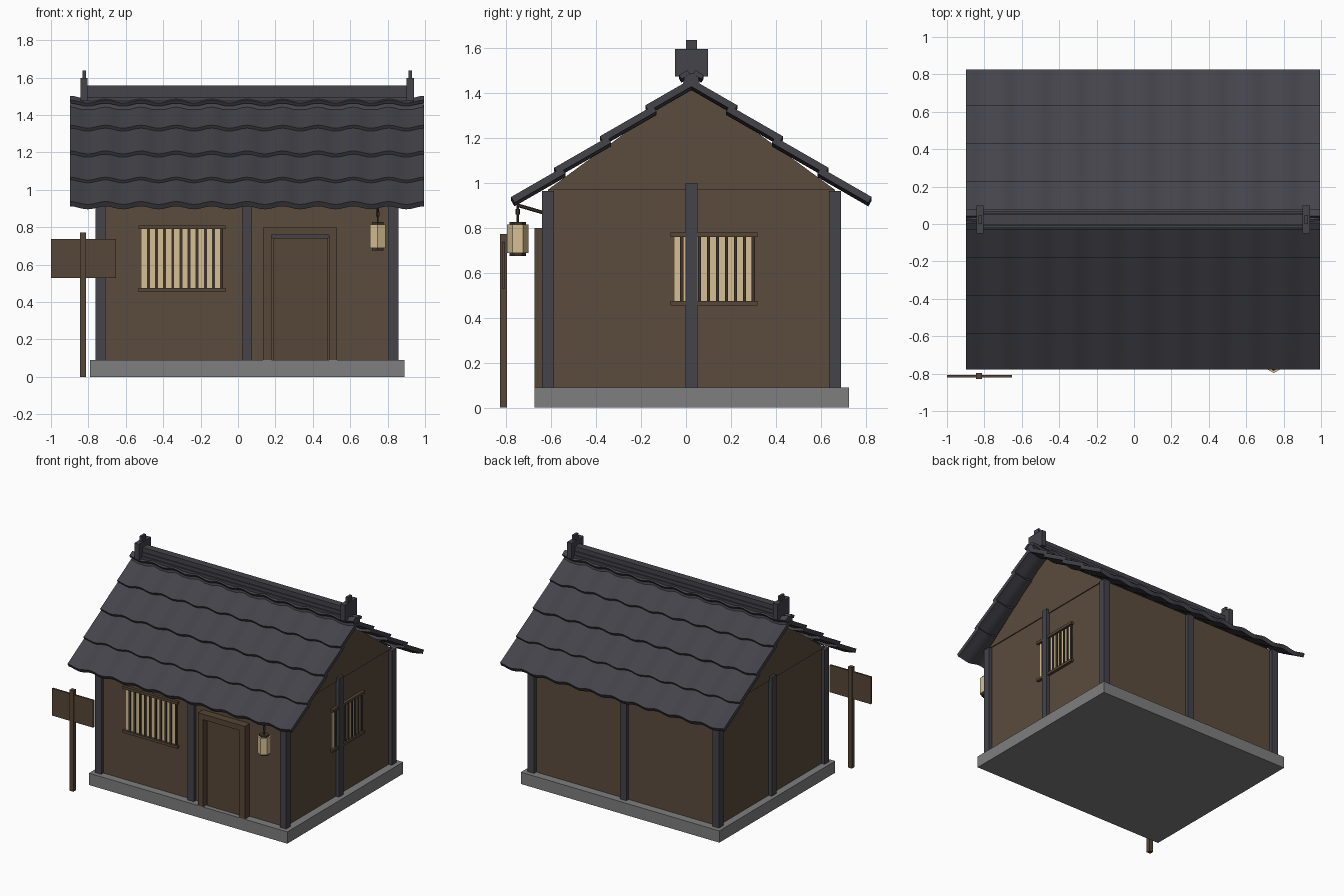
import bpy, bmesh, math
from mathutils import Vector

old = bpy.data.objects.get("Cube")
if old:
    bpy.data.objects.remove(old, do_unlink=True)


def material(name, rgb):
    def linear(c):
        c /= 255
        return c / 12.92 if c < 0.04 else ((c + 0.055) / 1.055) ** 2.4
    m = bpy.data.materials.new(name)
    colour = [linear(c) for c in rgb] + [1]
    m.use_nodes = True
    m.diffuse_color = colour
    m.node_tree.nodes["Principled BSDF"].inputs["Base Color"].default_value = colour
    return m


SLATE = material("slate", (68, 67, 74))
WALL = material("wall_brown", (91, 76, 61))
WOOD = material("wood", (86, 70, 55))
DARK = material("dark_wood", (62, 52, 45))
PAPER = material("paper_cream", (214, 192, 148))
STONE = material("stone", (126, 126, 126))

CX, CY = 0.048, 0.024                     # house centre
X0, X1, Y0, Y1 = -0.735, 0.83, -0.615, 0.663   # wall planes
ROOF_X0, ROOF_X1 = -0.898, 0.995


def finish(name, bm, mat):
    bmesh.ops.recalc_face_normals(bm, faces=bm.faces)
    mesh = bpy.data.meshes.new(name)
    bm.to_mesh(mesh)
    bm.free()
    mesh.materials.append(mat)
    ob = bpy.data.objects.new(name, mesh)
    bpy.context.collection.objects.link(ob)
    return ob


def add_box(bm, x, y, z):
    """Box from three (low, high) ranges."""
    cube = bmesh.ops.create_cube(bm, size=1)
    for v in cube["verts"]:
        v.co = [(a + b) / 2 + c * (b - a) for c, (a, b) in zip(v.co, (x, y, z))]


def box(name, mat, *ranges):
    bm = bmesh.new()
    add_box(bm, *ranges)
    return finish(name, bm, mat)


def prism_x(name, mat, profile, x0, x1):
    """Extrude a (y, z) outline along x."""
    bm = bmesh.new()
    face = bm.faces.new([bm.verts.new((x0, y, z)) for y, z in profile])
    new = bmesh.ops.extrude_face_region(bm, geom=[face])["geom"]
    moved = [g for g in new if isinstance(g, bmesh.types.BMVert)]
    bmesh.ops.translate(bm, verts=moved, vec=(x1 - x0, 0, 0))
    return finish(name, bm, mat)


def rod(name, mat, a, b, r):
    a, b = Vector(a), Vector(b)
    bm = bmesh.new()
    bmesh.ops.create_cone(bm, cap_ends=True, segments=6, radius1=r, radius2=r,
                          depth=(b - a).length)
    turn = (b - a).to_track_quat("Z", "Y")
    for v in bm.verts:
        v.co = turn @ v.co + (a + b) / 2
    return finish(name, bm, mat)


def around(c, half):
    return (c - half, c + half)


# Base and walls
box("stone_base", STONE, (-0.79, 0.89), (-0.675, 0.725), (0, 0.09))
box("walls", WALL, (X0, X1), (Y0, Y1), (0.09, 0.97))
prism_x("gable_wall", WALL, [(Y0, 0.97), (Y1, 0.97), (CY, 1.44)], X0 - 0.008, X1 + 0.008)

# Posts: corners, front and back middles, side middles
for x in (X0, CX, X1):
    for y in (Y0, CY, Y1):
        if (x, y) == (CX, CY):
            continue
        top = 1.0 if y == CY else 0.965
        box("post", SLATE, around(x, 0.027), around(y, 0.027), (0.09, top))


# Wavy roof tiers
def roof_tier(name, side, d0, d1, z0, slope, thick=0.03, waves=10):
    bm = bmesh.new()
    steps = waves * 8
    n = math.hypot(1, slope)
    rings = []
    for i in range(steps + 1):
        t = i / steps
        x = ROOF_X0 + t * (ROOF_X1 - ROOF_X0)
        w = 0.008 * math.cos(2 * math.pi * waves * t)
        low = (d0, z0 + w)
        high = (d1, z0 + (d0 - d1) * slope + w)
        drop = (-thick * slope / n, -thick / n)
        outline = [low, high,
                   (high[0] + drop[0], high[1] + drop[1]),
                   (low[0] + drop[0], low[1] + drop[1])]
        rings.append([bm.verts.new((x, CY + side * d, z)) for d, z in outline])
    for a, b in zip(rings, rings[1:]):
        for k in range(4):
            j = (k + 1) % 4
            bm.faces.new((a[k], a[j], b[j], b[k]))
    bm.faces.new(rings[0])
    bm.faces.new(rings[-1])
    ob = finish(name, bm, SLATE)
    bpy.ops.object.select_all(action="DESELECT")
    ob.select_set(True)
    bpy.context.view_layer.objects.active = ob
    bpy.ops.object.shade_smooth_by_angle(angle=math.radians(35))


starts = [(0.803, 0.93), (0.611, 1.06), (0.408, 1.2), (0.205, 1.338)]
for side, word in ((-1, "front"), (1, "back")):
    for i, (d, z) in enumerate(starts):
        end = starts[i + 1][0] - 0.035 if i < 3 else 0.012
        roof_tier(f"{word}_roof_tier", side, d, end, z, 0.575)
    roof_tier(f"{word}_ridge_tier", side, 0.055, 0.018, 1.472, 0.62, 0.02)

# Ridge: stacked courses and end ornaments
prism_x("ridge_bed", SLATE, [(CY - 0.04, 1.43), (CY + 0.04, 1.43), (CY + 0.03, 1.475),
                             (CY, 1.49), (CY - 0.03, 1.475)], ROOF_X0 + 0.003, ROOF_X1 - 0.003)
for half, z0, z1 in ((0.045, 1.475, 1.497), (0.036, 1.497, 1.522), (0.028, 1.522, 1.557)):
    box("ridge_course", SLATE, (-0.81, 0.905), around(CY, half), (z0, z1))
for x in (-0.823, 0.921):
    box("ridge_end", SLATE, around(x, 0.019), around(CY, 0.074), (1.475, 1.598))
    box("ridge_end_cap", SLATE, around(x, 0.009), around(CY, 0.025), (1.598, 1.637))


# Barred windows; "along" is the wall axis and "out" the outward face
def window(name, low, high, z0, z1, face, axis, sign, bars):
    def place(along, d0, d1, z):
        depth = tuple(sorted((face + sign * d0, face + sign * d1)))
        return (along, depth, z) if axis == "x" else (depth, along, z)
    box(name + "_paper", PAPER, *place((low, high), -0.002, 0.004, (z0, z1)))
    bm = bmesh.new()
    pitch = (high - low) / bars
    for i in range(bars):
        c = low + pitch * (i + 0.82)
        add_box(bm, *place(around(c, pitch * 0.18), 0, 0.012, (z0, z1)))
    finish(name + "_bars", bm, DARK)
    for z in (z0 - 0.01, z1 + 0.01):
        box(name + "_rail", WOOD, *place((low - 0.016, high + 0.012), 0, 0.022, around(z, 0.01)))


window("front_window", -0.515, -0.08, 0.475, 0.79, Y0, "x", -1, 10)
window("side_window", -0.052, 0.307, 0.475, 0.76, X1, "y", 1, 9)

# Door and frame
for x in ((0.135, 0.178), (0.487, 0.53)):
    box("door_jamb", WOOD, x, (-0.675, Y0), (0.09, 0.758))
box("door_lintel", WOOD, (0.135, 0.53), (-0.675, Y0), (0.758, 0.8))
box("door_panel", WOOD, (0.186, 0.48), (-0.64, Y0), (0.09, 0.742))
box("door_track", SLATE, (0.178, 0.487), (-0.628, Y0), (0.742, 0.758))

# Hanging lantern
LX, LY = 0.747, -0.749
rod("lantern_paper", PAPER, (LX, LY, 0.688), (LX, LY, 0.815), 0.048)
for z in (0.675, 0.812):
    rod("lantern_cap", DARK, (LX, LY, z), (LX, LY, z + 0.015), 0.036)
rod("lantern_cord", DARK, (LX, LY, 0.82), (LX, LY, 0.9), 0.005)
rod("lantern_ring", DARK, (LX, LY, 0.86), (LX, LY, 0.885), 0.01)
rod("lantern_bracket", DARK, (LX, Y0, 0.862), (LX, LY - 0.004, 0.902), 0.008)

# Signpost
box("sign_post", WOOD, around(-0.83, 0.016), around(-0.813, 0.016), (0, 0.772))
box("sign_board", WOOD, (-1, -0.652), around(-0.813, 0.007), (0.53, 0.738))
